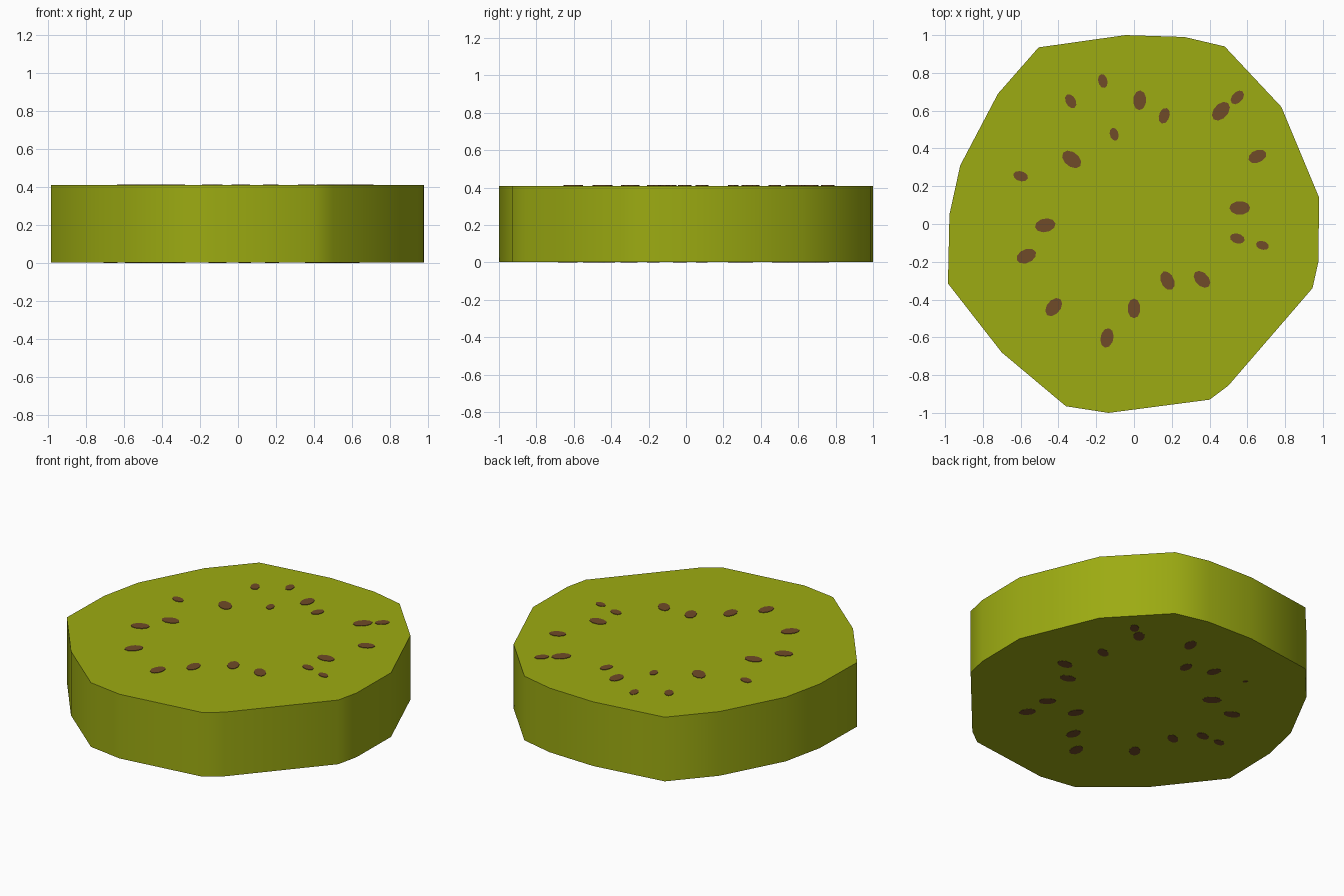
import bpy, bmesh, math

HEIGHT = 0.41
CENTRE = (0.0, 0.08)      # seeds radiate from here

# Outline of the slice, counter-clockwise seen from above
OUTLINE = [(0.98, 0.14), (0.78, 0.62), (0.48, 0.94), (0.267, 0.99), (-0.045, 1.0),
           (-0.505, 0.935), (-0.72, 0.69), (-0.92, 0.31), (-0.977, 0.05),
           (-0.985, -0.315), (-0.70, -0.68), (-0.36, -0.965), (-0.135, -1.0),
           (0.40, -0.93), (0.50, -0.855), (0.945, -0.34), (0.976, -0.20)]

# Seeds: x, y, length
TOP_SEEDS = [(-0.165, 0.757, 0.075), (-0.335, 0.65, 0.08), (0.03, 0.655, 0.105),
             (0.16, 0.573, 0.085), (-0.105, 0.475, 0.07), (-0.33, 0.342, 0.115),
             (-0.60, 0.253, 0.08), (-0.47, -0.007, 0.11), (-0.57, -0.17, 0.11),
             (-0.425, -0.44, 0.11), (0.0, -0.447, 0.105), (-0.143, -0.603, 0.105),
             (0.177, -0.30, 0.105), (0.36, -0.293, 0.105), (0.56, 0.085, 0.11),
             (0.653, 0.358, 0.10), (0.46, 0.597, 0.115), (0.547, 0.67, 0.085),
             (0.547, -0.077, 0.08), (0.68, -0.113, 0.07)]
BOTTOM_SEEDS = [(0.55, 0.66, 0.08), (0.47, 0.605, 0.10), (0.177, 0.717, 0.10),
                (0.507, 0.327, 0.09), (0.033, 0.506, 0.09), (-0.124, 0.569, 0.09),
                (0.59, 0.084, 0.10), (0.472, -0.03, 0.10), (-0.335, 0.60, 0.03),
                (0.394, -0.308, 0.10), (0.402, -0.477, 0.10), (0.182, -0.305, 0.10),
                (-0.324, 0.313, 0.11), (-0.52, 0.26, 0.10), (0.036, -0.50, 0.10),
                (-0.096, -0.633, 0.105), (-0.362, -0.425, 0.10), (-0.438, -0.174, 0.09),
                (-0.55, -0.04, 0.09), (-0.671, -0.036, 0.075)]


def material(name, rgb):
    mat = bpy.data.materials.new(name)
    mat.diffuse_color = (*rgb, 1.0)
    return mat


def prism(bm, points, z0, z1):
    """Extrude a closed outline between two heights."""
    low = [bm.verts.new((x, y, z0)) for x, y in points]
    high = [bm.verts.new((x, y, z1)) for x, y in points]
    bm.faces.new(low[::-1])
    bm.faces.new(high)
    n = len(points)
    for i in range(n):
        j = (i + 1) % n
        bm.faces.new((low[i], low[j], high[j], high[i]))


def finish(bm, name, mat):
    mesh = bpy.data.meshes.new(name)
    bm.to_mesh(mesh)
    bm.free()
    mesh.materials.append(mat)
    obj = bpy.data.objects.new(name, mesh)
    bpy.context.collection.objects.link(obj)
    return obj


def seed_outline(x, y, length, sides=10):
    """Oval pointing away from the middle of the slice."""
    a = math.atan2(y - CENTRE[1], x - CENTRE[0])
    pts = []
    for i in range(sides):
        t = 2 * math.pi * i / sides
        u, v = length / 2 * math.cos(t), length * 0.33 * math.sin(t)
        pts.append((x + u * math.cos(a) - v * math.sin(a),
                    y + u * math.sin(a) + v * math.cos(a)))
    return pts


def seeds(name, table, z0, z1, mat):
    bm = bmesh.new()
    for x, y, length in table:
        prism(bm, seed_outline(x, y, length), z0, z1)
    return finish(bm, name, mat)


green = material("fruit green", (0.335, 0.41, 0.006))
brown = material("seed brown", (0.16, 0.070, 0.021))

# Fruit slice, softly shaded round the side with crisp rims
bm = bmesh.new()
prism(bm, OUTLINE, 0.0015, HEIGHT)
fruit = finish(bm, "fruit_slice", green)
bpy.context.view_layer.objects.active = fruit
fruit.select_set(True)
bpy.ops.object.shade_smooth_by_angle(angle=math.radians(50))

# Seeds as thin plates on both cut faces
seeds("top_seeds", TOP_SEEDS, HEIGHT - 0.001, HEIGHT + 0.003, brown)
seeds("bottom_seeds", BOTTOM_SEEDS, 0.0, 0.003, brown)
